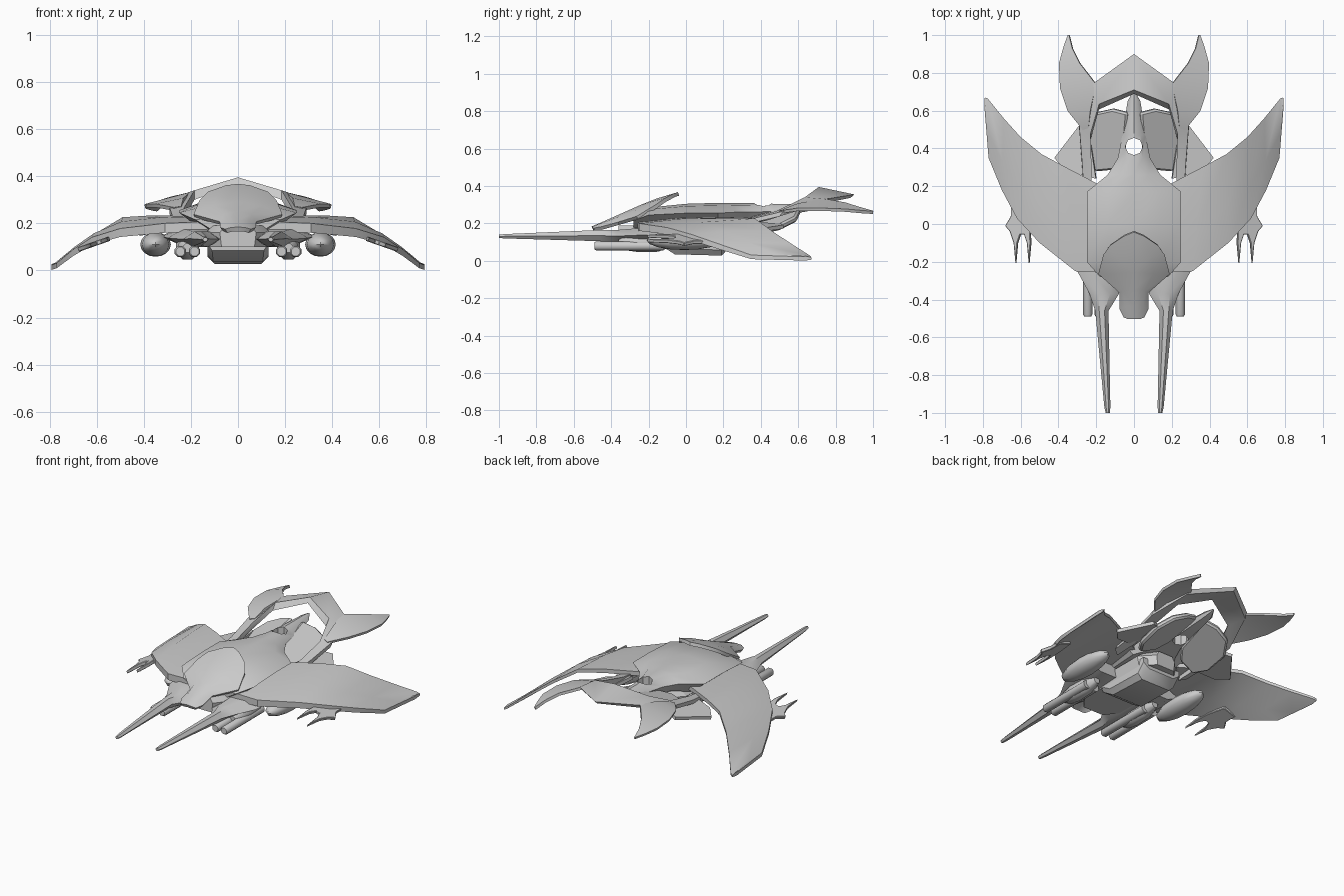
import bpy, bmesh, math
from mathutils import Vector, Matrix

cube = bpy.data.objects.get("Cube")
if cube:
    bpy.data.objects.remove(cube, do_unlink=True)

hull_grey = bpy.data.materials.new("hull_grey")
hull_grey.use_nodes = True
GREY = (0.6, 0.6, 0.6, 1)
hull_grey.diffuse_color = GREY
hull_grey.node_tree.nodes["Principled BSDF"].inputs["Base Color"].default_value = GREY


def finish(name, bm, mirror=True, thick=0, bevel=0, smooth=32, cutter=None):
    """Turn a bmesh into a finished object with its modifiers applied."""
    bmesh.ops.recalc_face_normals(bm, faces=bm.faces)
    mesh = bpy.data.meshes.new(name)
    bm.to_mesh(mesh)
    bm.free()
    mesh.materials.append(hull_grey)
    obj = bpy.data.objects.new(name, mesh)
    bpy.context.collection.objects.link(obj)
    bpy.ops.object.select_all(action='DESELECT')
    obj.select_set(True)
    bpy.context.view_layer.objects.active = obj
    if mirror:
        obj.modifiers.new("mirror", 'MIRROR')
    if thick:
        solid = obj.modifiers.new("solid", 'SOLIDIFY')
        solid.thickness = thick
        solid.offset = 0
    if bevel:
        edge = obj.modifiers.new("bevel", 'BEVEL')
        edge.width = bevel
        edge.segments = 1
    if cutter:
        cut = obj.modifiers.new("cut", 'BOOLEAN')
        cut.object = cutter
        cut.solver = 'EXACT'
    for mod in list(obj.modifiers):
        bpy.ops.object.modifier_apply(modifier=mod.name)
    bpy.ops.object.shade_smooth_by_angle(angle=math.radians(smooth))
    return obj


def loft(rings, closed=True, caps=True):
    """Skin a run of cross-sections, with end caps on closed ones."""
    bm = bmesh.new()
    rows = [[bm.verts.new(p) for p in ring] for ring in rings]
    n = len(rows[0])
    for a, b in zip(rows, rows[1:]):
        for i in range(n if closed else n - 1):
            j = (i + 1) % n
            bm.faces.new((a[i], a[j], b[j], b[i]))
    if closed:
        bm.faces.new(rows[0])
        if caps:
            bm.faces.new(rows[-1])
    return bm


def outline(points, height):
    """Flat polygon whose z comes from a height rule."""
    bm = bmesh.new()
    bm.faces.new([bm.verts.new((x, y, height(x, y))) for x, y in points])
    return bm


def tube(x, z, stations):
    """Round eight-sided body along y from (y, radius) stations."""
    turn = [math.tau * (k + 0.5) / 8 for k in range(8)]
    return loft([[(x + r * math.cos(t), y, z + r * math.sin(t)) for t in turn]
                 for y, r in stations])


# Main hull: domed hexagon running back into a pierced spike
hull = []
for y, w, edge, top, low in [(-.28, .18, .215, .23, .17), (-.2, .25, .245, .285, .17),
                             (0, .25, .255, .305, .17), (.17, .25, .255, .31, .18),
                             (.26, .14, .26, .31, .2), (.35, .085, .26, .31, .215),
                             (.47, .062, .265, .305, .235), (.65, .034, .28, .305, .265),
                             (.7, .006, .295, .30, .29)]:
    mid = edge + (top - edge) * .75
    hull.append([(-w, y, edge), (-w * .55, y, mid), (0, y, top), (w * .55, y, mid),
                 (w, y, edge), (w * .6, y, low), (-w * .6, y, low)])
hole = bmesh.new()
bmesh.ops.create_cone(hole, cap_ends=True, segments=8, radius1=.046, radius2=.046, depth=.6,
                      matrix=Matrix.Translation((0, .41, .27)))
hole_cutter = finish("hole_cutter", hole, mirror=False)
hole_cutter.hide_render = True
finish("main_hull", loft(hull), mirror=False, cutter=hole_cutter)
bpy.data.objects.remove(hole_cutter, do_unlink=True)

# Raised hood over the nose: centre line, shoulder and rim
hood = []
for y, z, shoulder, rim in [(-.5, .175, (.03, -.5, .173), (.05, -.49, .167)),
                            (-.43, .205, (.045, -.43, .2), (.07, -.45, .175)),
                            (-.34, .245, (.055, -.35, .23), (.072, -.36, .2)),
                            (-.25, .285, (.1, -.26, .265), (.185, -.26, .23)),
                            (-.15, .325, (.09, -.17, .31), (.16, -.16, .29)),
                            (-.04, .358, (.05, -.06, .352), (.125, -.11, .325))]:
    hood.append([(0, y, z), shoulder, rim])
finish("hood", loft(hood, closed=False), thick=.02, smooth=28)

# Drooping wings, swept back, skinned from root to tip
wing = []
for front, back, t in [((.12, -.26, .185), (.15, .19, .215), .045),
                       ((.31, -.25, .18), (.36, .3, .222), .04),
                       ((.5, -.1, .16), (.49, .37, .215), .036),
                       ((.62, .03, .125), (.6, .46, .15), .032),
                       ((.7, .18, .075), (.69, .56, .085), .028),
                       ((.77, .35, .02), (.775, .665, .02), .022),
                       ((.792, .62, .012), (.79, .67, .012), .02)]:
    f, b = Vector(front), Vector(back)
    m = f.lerp(b, .4) + Vector((0, 0, t * .2))
    up = Vector((0, 0, t / 2))
    wing.append([f + up, m + up, b + up * .6, b - up * .6, m - up * 1.4, f - up])
finish("wing", loft(wing))

# Long forward prongs with broad faired roots
prong = []
for y, inner, outer, low, top in [(-1, .128, .15, .122, .14), (-.97, .125, .157, .12, .143),
                                  (-.46, .135, .205, .105, .165), (-.37, .08, .235, .1, .165),
                                  (-.25, .06, .3, .1, .175), (0, .06, .33, .11, .18)]:
    mid = (low + top) / 2
    prong.append([(inner, y, mid), (inner * .7 + outer * .3, y, top),
                  (inner * .3 + outer * .7, y, top), (outer, y, mid),
                  (inner * .3 + outer * .7, y, low), (inner * .7 + outer * .3, y, low)])
finish("prong", loft(prong))

# Tail arch: a thick band rising from the hull sides to a peak behind
arch = []
for inner, outer, drop in [((.225, .14, .2), (.265, .17, .2), .03),
                           ((.225, .3, .22), (.275, .33, .22), .045),
                           ((.23, .48, .265), (.29, .52, .265), .045),
                           ((.185, .635, .34), (.215, .745, .33), .04),
                           ((0, .71, .395), (0, .9, .355), .03)]:
    i, o = Vector(inner), Vector(outer)
    i_low = i + Vector((0, -drop * .7, -drop))
    arch.append([i, o, o - Vector((0, .02, drop * .6)), i_low])
finish("tail_arch", loft(arch, caps=False))

# Tail fins: inner and outer edges, dropping outward
fin = [[(.24, .51, .265), (.27, .5, .26)],
       [(.23, .6, .3), (.35, .6, .275)],
       [(.2, .74, .325), (.39, .72, .275)],
       [(.285, .85, .305), (.395, .85, .27)],
       [(.325, .93, .28), (.37, .94, .262)],
       [(.342, 1, .26), (.348, 1, .258)]]
finish("tail_fin", loft(fin, closed=False), thick=.016)

# Claws under the wing edge
claw = [(.57, .12), (.65, .12), (.65, .04), (.68, -.01), (.655, -.04), (.635, -.1),
        (.625, -.21), (.615, -.1), (.6, -.055), (.58, -.055), (.565, -.1),
        (.555, -.21), (.545, -.1), (.55, 0)]
finish("claw", outline(claw, lambda x, y: .13 - .35 * (x - .56)), thick=.02, bevel=.003)

# Rear lobes, high along the spike and low outboard, with lower fins beside them
lobe = [(.05, .36), (.1, .29), (.2, .28), (.25, .36), (.255, .5), (.2, .59), (.11, .61),
        (.03, .59)]
finish("rear_lobe", outline(lobe, lambda x, y: .13 + .25 * (y - .3) + .4 * (.25 - x)),
       thick=.035, bevel=.01)
lower_fin = [(.2, .24), (.36, .28), (.42, .35), (.29, .52), (.24, .5)]
finish("lower_fin", outline(lower_fin, lambda x, y: .2 - .2 * (x - .2)), thick=.02)

# Engine pods under the wings
pod = bmesh.new()
bmesh.ops.create_uvsphere(pod, u_segments=12, v_segments=8, radius=1,
                          matrix=Matrix.Translation((.35, -.01, .11))
                          @ Matrix.Diagonal((.065, .2, .052, 1)))
finish("outer_pod", pod, smooth=60)

# Twin guns: a shared housing and two barrels on each side
finish("gun_housing", tube(.215, .095, [(-.36, .02), (-.32, .042), (-.25, .053),
                                        (-.15, .05), (-.07, .02)]), smooth=60)
for name, x in (("inner_barrel", .185), ("outer_barrel", .245)):
    finish(name, tube(x, .08, [(-.49, .02), (-.48, .026), (-.12, .026)]), smooth=50)

# Central neck and the keel block hanging below it
neck = [[(-w, y, .1), (w, y, .1), (w * 1.1, y, .16), (w * .8, y, .19),
         (-w * .8, y, .19), (-w * 1.1, y, .16)]
        for y, w in ((-.36, .07), (-.28, .13), (.2, .13), (.28, .06))]
finish("neck", loft(neck), mirror=False)
keel = [[(-w, y, low), (w, y, low), (.13, y, low + .03), (.13, y, .14),
         (-.13, y, .14), (-.13, y, low + .03)]
        for y, w, low in ((-.14, .11, .085), (-.06, .105, .035), (.19, .1, .028),
                          (.24, .09, .08))]
finish("keel", loft(keel), mirror=False)
